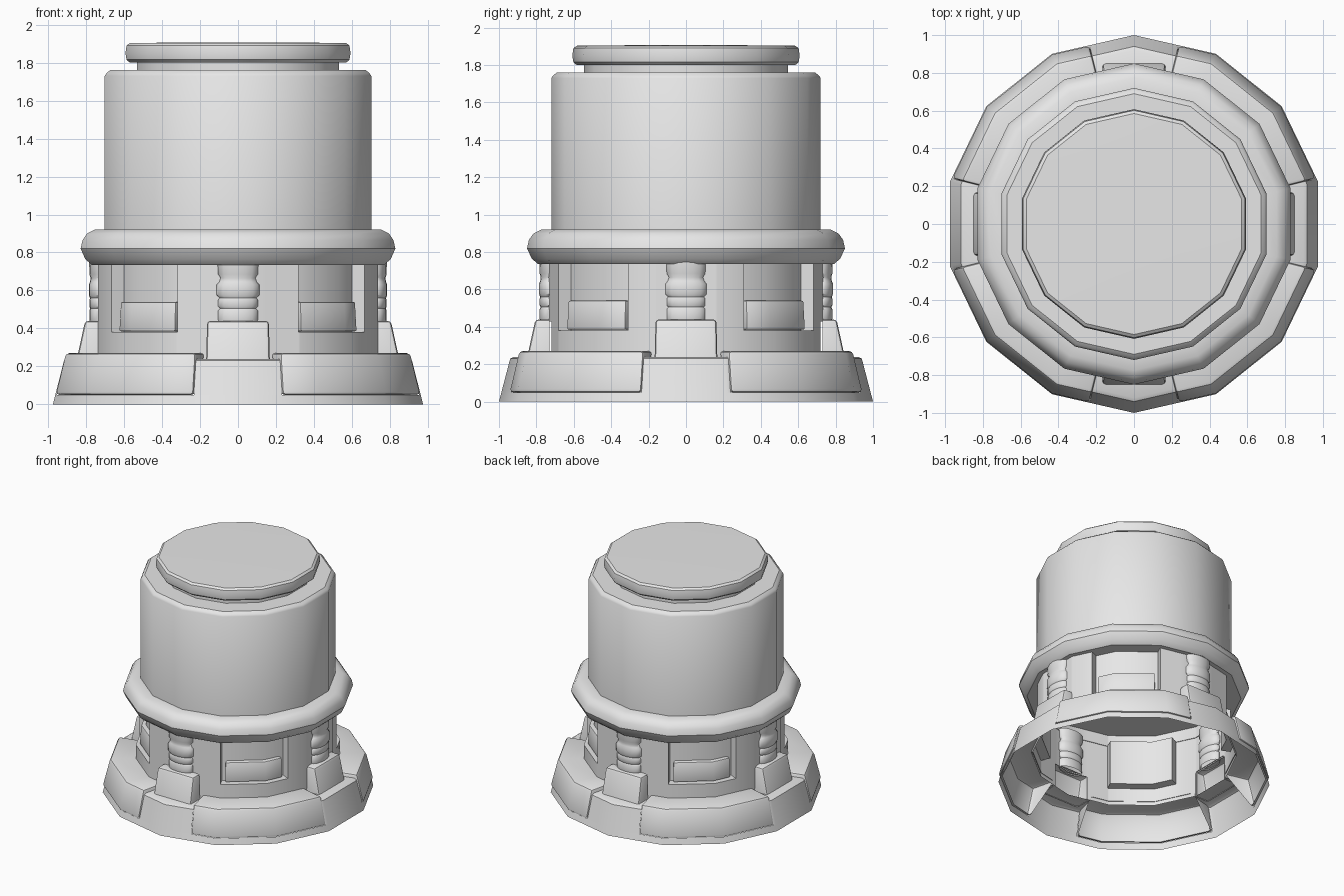
import bpy
import bmesh
from math import radians, degrees, cos, sin, pi
from mathutils import Matrix, Vector

cube = bpy.data.objects.get("Cube")
if cube:
    bpy.data.objects.remove(cube)

grey = bpy.data.materials.new("plain_grey")
grey.use_nodes = True
grey.diffuse_color = (0.8, 0.8, 0.8, 1)
grey.node_tree.nodes["Principled BSDF"].inputs["Base Color"].default_value = (0.8, 0.8, 0.8, 1)

SIDES = 14
FULL = [(90, 450)]
QUARTERS = [0, 90, 180, 270]


def sectors(centre, half):
    return [(centre + q - half, centre + q + half) for q in QUARTERS]


def finish(bm, name, bevel=0, smooth=35):
    """Weld, soften hard edges, and turn the mesh into a shaded object."""
    bmesh.ops.remove_doubles(bm, verts=bm.verts, dist=0.0005)
    bm.normal_update()
    if bevel:
        hard = [e for e in bm.edges if len(e.link_faces) == 2 and e.calc_face_angle() > radians(40)]
        bmesh.ops.bevel(bm, geom=hard, offset=bevel, segments=2, profile=0.5,
                        affect='EDGES', clamp_overlap=True)
    mesh = bpy.data.meshes.new(name)
    bm.to_mesh(mesh)
    bm.free()
    mesh.materials.append(grey)
    obj = bpy.data.objects.new(name, mesh)
    bpy.context.collection.objects.link(obj)
    bpy.ops.object.select_all(action='DESELECT')
    obj.select_set(True)
    bpy.context.view_layer.objects.active = obj
    bpy.ops.object.shade_smooth_by_angle(angle=radians(smooth))
    return obj


def sweep(bm, profile, start, end, sides=SIDES, caps=False, matrix=Matrix()):
    """Sweep an (r, z) profile round a polygon from one angle to another."""
    step = 360 / sides
    corners = [90 + step * k for k in range(-2 * sides, 2 * sides)]
    angles = [start] + [c for c in corners if start + 0.01 < c < end - 0.01] + [end]
    columns = []
    for a in angles:
        off = radians((a - 90) % step) - pi / sides
        scale = cos(pi / sides) / cos(off)
        t = radians(a)
        columns.append([bm.verts.new(matrix @ Vector((r * scale * cos(t), r * scale * sin(t), z)))
                        for r, z in profile])
    for left, right in zip(columns, columns[1:]):
        for i in range(len(profile) - 1):
            bm.faces.new((left[i], right[i], right[i + 1], left[i + 1]))
    if caps:
        bm.faces.new(columns[0])
        bm.faces.new(columns[-1][::-1])


def swept(name, parts, caps=False, bevel=0):
    bm = bmesh.new()
    for profile, arcs in parts:
        for start, end in arcs:
            sweep(bm, profile, start, end, caps=caps)
    return finish(bm, name, bevel)


# Flared foot: a full rim, rising only between the raised panels
swept("foot_shell", [
    ([(1.0, 0), (0.987, 0.05)], FULL),
    ([(0.987, 0.05), (0.94, 0.23), (0.92, 0.24), (0.755, 0.24)], sectors(0, 14)),
])
swept("foot_panels", [
    ([(0.97, 0.05), (1.0, 0.05), (0.945, 0.27), (0.75, 0.27)], sectors(45, 31)),
], caps=True, bevel=0.018)

# Hollow wall with four window openings, open behind the pedestals
swept("lower_wall", [
    ([(0.755, 0.24), (0.755, 0.38)], sectors(45, 20)),
    ([(0.755, 0.74), (0.755, 0.83)], sectors(45, 20)),
    ([(0.755, 0.24), (0.755, 0.83)], sectors(18.5, 6.5) + sectors(71.5, 6.5)),
    ([(0.755, 0.43), (0.755, 0.83)], sectors(0, 12)),
])
swept("window_recesses", [
    ([(0.755, 0.38), (0.68, 0.38), (0.68, 0.74), (0.755, 0.74)], sectors(45, 20)),
], caps=True)
swept("window_sills", [
    ([(0.68, 0.385), (0.725, 0.385), (0.715, 0.54), (0.68, 0.54)], sectors(45, 17.5)),
], caps=True, bevel=0.008)

# Pedestals: tapered blocks without back or bottom
bm = bmesh.new()
for q in QUARTERS:
    turn = Matrix.Rotation(radians(q), 4, 'Z')
    made = bmesh.ops.create_cube(bm, size=1)["verts"]
    for v in made:
        top, front = v.co.z > 0, v.co.y < 0
        depth = (0.805 if top else 0.85) if front else 0.73
        v.co = turn @ Vector((v.co.x * (0.325 if top else 0.335), -depth, 0.44 if top else 0.235))
    inward = turn @ Vector((0, 1, 0))
    bm.normal_update()
    faces = {f for v in made for f in v.link_faces}
    hidden = [f for f in faces if f.normal.z < -0.9 or f.normal.dot(inward) > 0.9]
    bmesh.ops.delete(bm, geom=hidden, context='FACES')
finish(bm, "pedestals", bevel=0.018)

# Ringed columns, flattened against the wall
column = [(0.1, 0.43), (0.105, 0.445), (0.105, 0.495), (0.095, 0.505), (0.105, 0.515),
          (0.105, 0.55), (0.098, 0.56), (0.112, 0.575), (0.112, 0.63), (0.1, 0.645),
          (0.093, 0.665), (0.105, 0.685), (0.108, 0.75)]
bm = bmesh.new()
for q in QUARTERS:
    place = (Matrix.Rotation(radians(q), 4, 'Z') @ Matrix.Translation((0, -0.73, 0))
             @ Matrix.Diagonal((1, 0.5, 1, 1)))
    sweep(bm, column, 90, 450, sides=16, matrix=place)
finish(bm, "columns", smooth=40)

# Rounded collar
swept("collar", [
    ([(0.75, 0.735), (0.79, 0.735), (0.825, 0.765), (0.85, 0.82), (0.84, 0.865),
      (0.815, 0.9), (0.775, 0.92), (0.7, 0.922)], FULL),
])

# Main drum with closed underside, neck and cap
swept("drum", [
    ([(0, 0.83), (0.755, 0.83)], FULL),
    ([(0.72, 0.83), (0.72, 1.73), (0.71, 1.745), (0.69, 1.76), (0.53, 1.76)], FULL),
])
swept("neck", [([(0.545, 1.75), (0.545, 1.81)], FULL)])
swept("cap", [
    ([(0.53, 1.8), (0.585, 1.8), (0.602, 1.815), (0.608, 1.85), (0.602, 1.89),
      (0.585, 1.903), (0.3, 1.906), (0, 1.906)], FULL),
])
